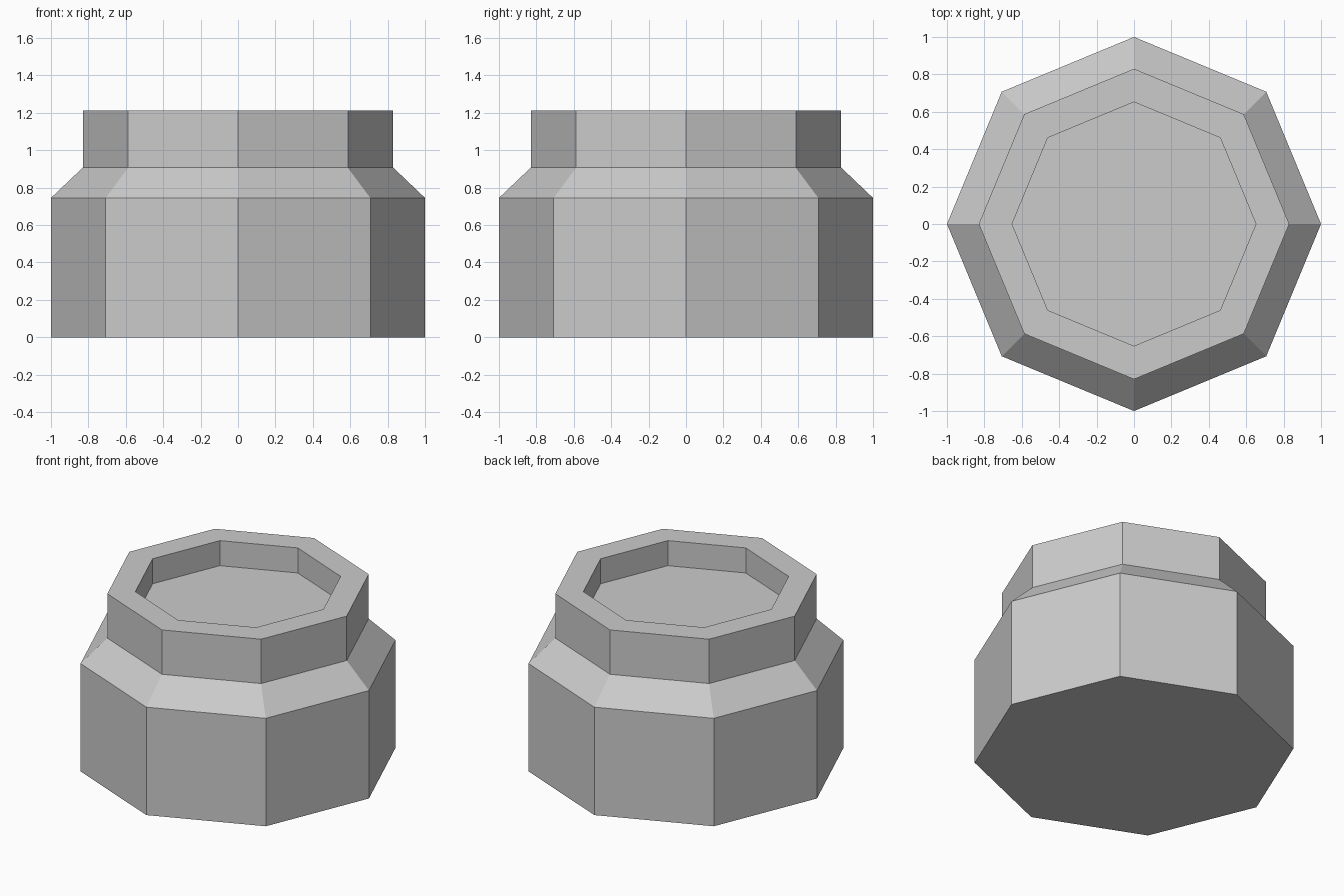
import bpy
import bmesh
from math import cos, sin, pi

cube = bpy.data.objects.get("Cube")
if cube:
    bpy.data.objects.remove(cube, do_unlink=True)

SIDES = 8

# Single plain grey material
grey = bpy.data.materials.new("plain grey")
grey.use_nodes = True
colour = (0.6, 0.6, 0.6, 1)
grey.diffuse_color = colour
grey.node_tree.nodes["Principled BSDF"].inputs["Base Color"].default_value = colour


def lathe(name, profile):
    """Closed faceted solid from (radius, height) rings, capped at both ends."""
    bm = bmesh.new()
    rings = [[bm.verts.new((r * cos(2 * pi * i / SIDES), r * sin(2 * pi * i / SIDES), z))
              for i in range(SIDES)] for r, z in profile]
    for low, high in zip(rings, rings[1:]):
        for i in range(SIDES):
            j = (i + 1) % SIDES
            bm.faces.new((low[i], low[j], high[j], high[i]))
    bm.faces.new(rings[0][::-1])
    bm.faces.new(rings[-1])
    bmesh.ops.recalc_face_normals(bm, faces=bm.faces)
    mesh = bpy.data.meshes.new(name)
    bm.to_mesh(mesh)
    bm.free()
    mesh.materials.append(grey)
    obj = bpy.data.objects.new(name, mesh)
    bpy.context.collection.objects.link(obj)
    return obj


# Body, sloped shoulder, neck, flat rim and recessed floor
lathe("octagonal_pot", [
    (1.0, 0.0),
    (1.0, 0.745),
    (0.83, 0.907),
    (0.83, 1.213),
    (0.652, 1.213),
    (0.652, 1.04),
])
